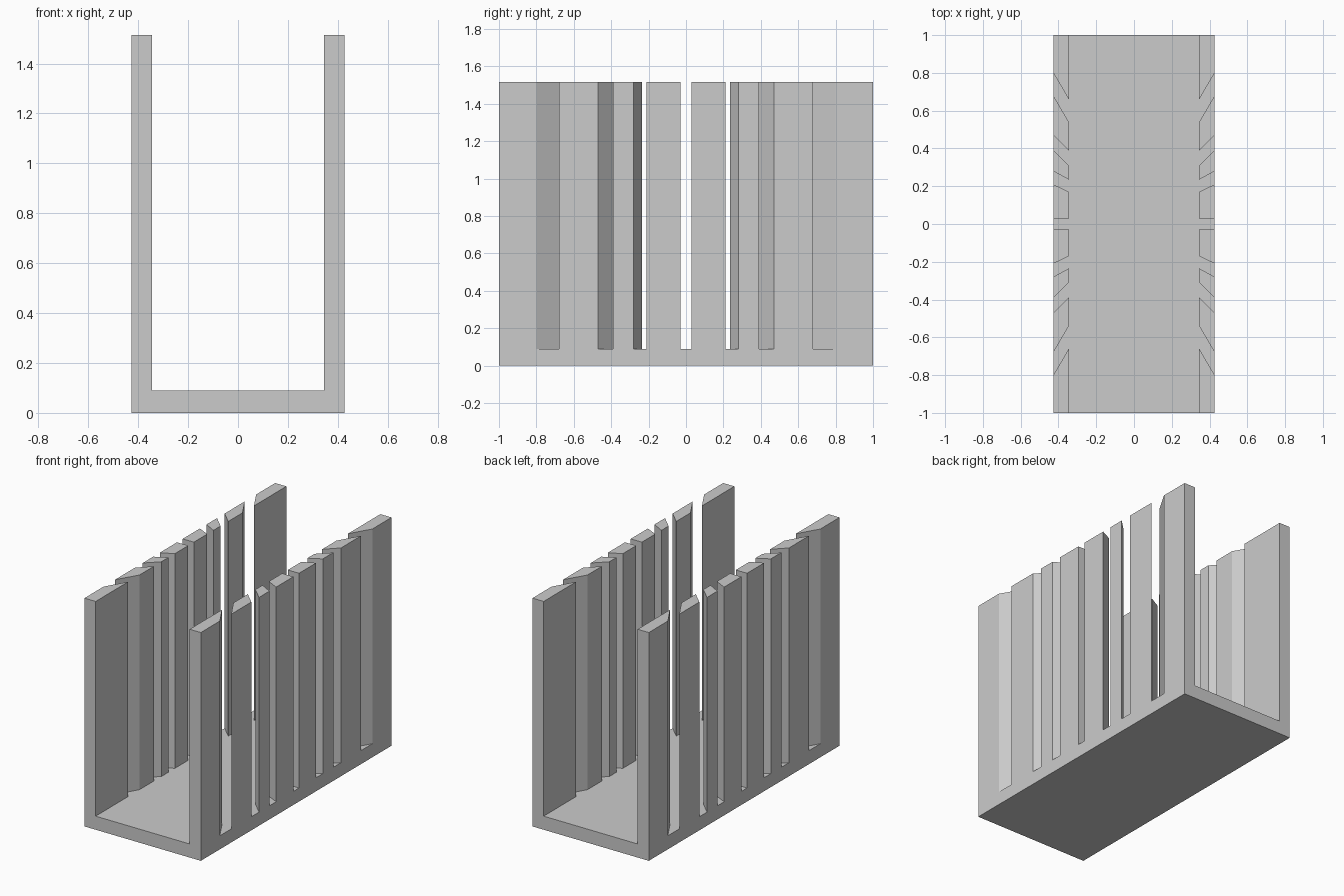
import bpy, bmesh

if "Cube" in bpy.data.objects:
    bpy.data.objects.remove(bpy.data.objects["Cube"])

WIDTH_OUT, WIDTH_IN = 0.427, 0.345   # outer and inner wall faces
FLOOR, TOP, END = 0.09, 1.515, 1.0   # floor thickness, wall height, half length

grey = bpy.data.materials.new("light_grey")
grey.diffuse_color = (0.6, 0.6, 0.6, 1)
grey.use_nodes = True
grey.node_tree.nodes["Principled BSDF"].inputs["Base Color"].default_value = grey.diffuse_color


def prism(name, outline, z0, z1):
    """Extrude a plan outline from z0 up to z1."""
    bm = bmesh.new()
    base = bm.faces.new([bm.verts.new((x, y, z0)) for x, y in outline])
    top = bmesh.ops.extrude_face_region(bm, geom=[base], use_keep_orig=True)["geom"]
    verts = [g for g in top if isinstance(g, bmesh.types.BMVert)]
    bmesh.ops.translate(bm, verts=verts, vec=(0, 0, z1 - z0))
    bmesh.ops.recalc_face_normals(bm, faces=bm.faces)
    mesh = bpy.data.meshes.new(name)
    bm.to_mesh(mesh)
    bm.free()
    mesh.materials.append(grey)
    obj = bpy.data.objects.new(name, mesh)
    bpy.context.collection.objects.link(obj)
    return obj


# Base slab
prism("floor", [(-WIDTH_OUT, -END), (WIDTH_OUT, -END),
                (WIDTH_OUT, END), (-WIDTH_OUT, END)], 0, FLOOR)

# Wall fins between slanted slots: y as (outer start, outer end, inner start, inner end)
fins = [
    (0.03, 0.21, 0.03, 0.17),
    (0.28, 0.39, 0.235, 0.31),
    (0.47, 0.68, 0.39, 0.54),
    (0.80, END, 0.66, END),
]
for side, sx in (("right", 1), ("left", -1)):
    for end, sy in (("back", 1), ("front", -1)):
        for i, (o0, o1, i0, i1) in enumerate(fins, 1):
            outline = [(sx * WIDTH_OUT, sy * o0), (sx * WIDTH_OUT, sy * o1),
                       (sx * WIDTH_IN, sy * i1), (sx * WIDTH_IN, sy * i0)]
            prism(f"{side}_wall_{end}_fin_{i}", outline, FLOOR, TOP)
